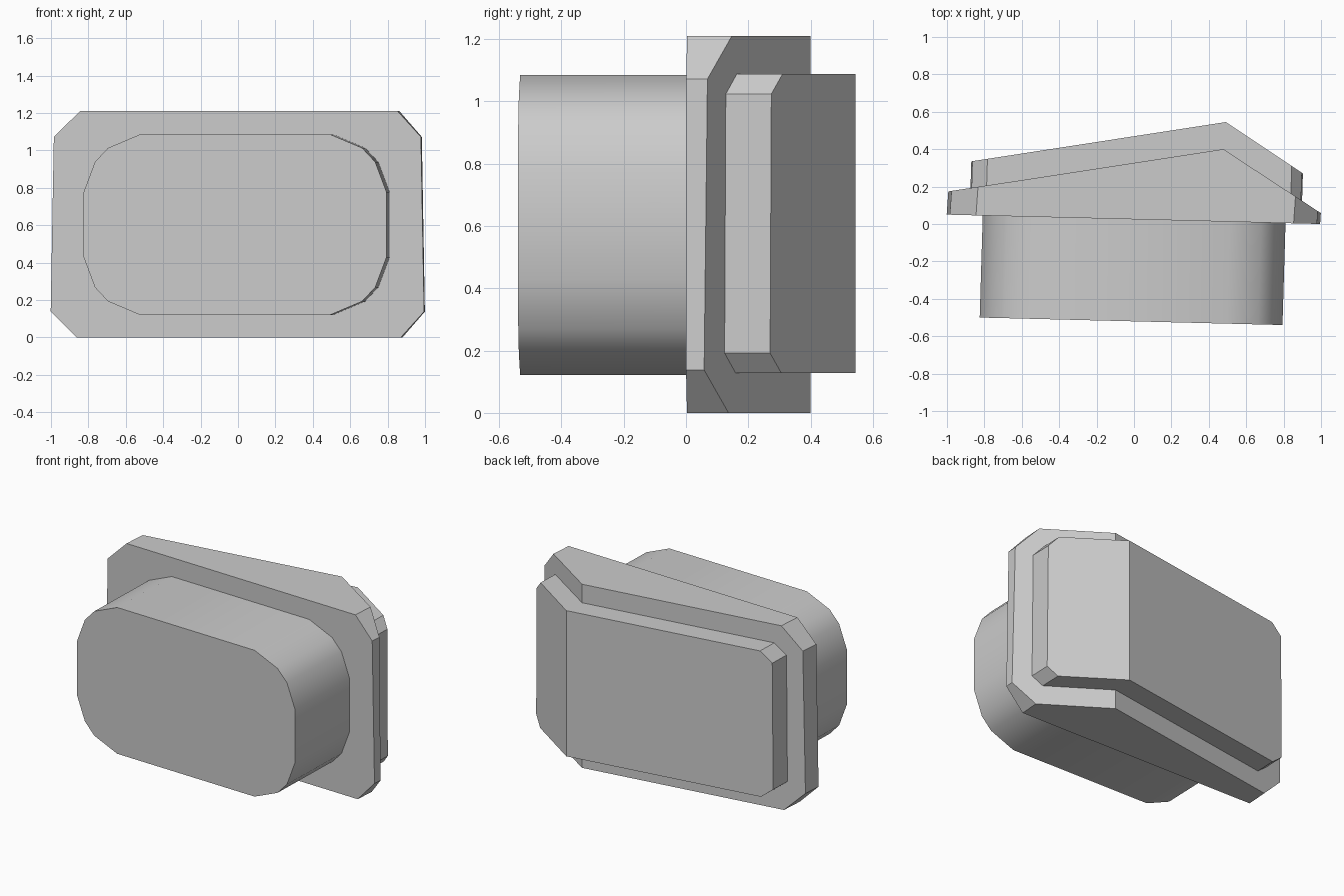
import bpy
import math

cube = bpy.data.objects.get("Cube")
if cube:
    bpy.data.objects.remove(cube, do_unlink=True)

grey = bpy.data.materials.new("plain grey")
grey.use_nodes = True
GREY = (0.6, 0.6, 0.6, 1)
grey.diffuse_color = GREY
grey.node_tree.nodes["Principled BSDF"].inputs["Base Color"].default_value = GREY


def slope(x, a, b):
    """Depth on the straight line through two plan points."""
    return a[1] + (b[1] - a[1]) * (x - a[0]) / (b[0] - a[0])


def solid(name, outline, front, back, shear, ridge=None):
    """Span an x-z outline between two depth functions, splitting the back at the ridge."""
    n = len(outline)
    verts = []
    for depth in (front, back):
        for x, z in outline:
            y = depth(x)
            verts.append((x + shear * y, y, z))
    faces = [tuple(range(n))]
    faces += [(i, i + n, (i + 1) % n + n, (i + 1) % n) for i in range(n)]
    if ridge is None:
        faces.append(tuple(reversed(range(n, 2 * n))))
    else:
        for side in (-1, 1):
            faces.append(tuple(i + n for i in reversed(range(n))
                               if side * (outline[i][0] - ridge) >= -0.02))
    mesh = bpy.data.meshes.new(name)
    mesh.from_pydata(verts, [], faces)
    mesh.update()
    mesh.materials.append(grey)
    obj = bpy.data.objects.new(name, mesh)
    bpy.context.collection.objects.link(obj)
    return obj


def ridged_outline(left, right, low, high, cl, cr, cz, ridge, lean):
    """Chamfered rectangle with ridge points, slightly narrower at the top."""
    return [(left, low + cz), (left + cl, low), (ridge, low), (right - cr, low),
            (right, low + cz), (right - lean, high - cz),
            (right - cr - lean, high), (ridge, high),
            (left + cl + lean, high), (left + lean, high - cz)]


# Flange plate with a roof-shaped back
PEAK = 0.45
plate = ridged_outline(-1.005, 0.995, 0, 1.21, 0.14, 0.125, 0.138, PEAK, 0.017)
solid("flange_plate", plate,
      lambda x: slope(x, (-1, 0.05), (1, 0)),
      lambda x: min(slope(x, (-1, 0.175), (PEAK, 0.4)),
                    slope(x, (PEAK, 0.4), (1, 0.055))), 0.07, PEAK)

# Raised panel that follows the roof
panel = ridged_outline(-0.88, 0.895, 0.128, 1.088, 0.08, 0.055, 0.064, 0.475, 0.006)
solid("back_panel", panel,
      lambda x: slope(x, (-1, 0.12), (1, 0.04)),
      lambda x: min(slope(x, (-0.88, 0.335), (0.475, 0.545)),
                    slope(x, (0.475, 0.545), (0.895, 0.27))), 0.03, 0.475)

# Rounded front body
quarter = [(0.81, 0.175), (0.75, 0.335), (0.68, 0.41), (0.51, 0.482)]
body = []
for sx, sz in ((-1, -1), (1, -1), (1, 1), (-1, 1)):
    points = quarter if sx == sz else quarter[::-1]
    body += [(sx * x, 0.603 + sz * z) for x, z in points]
front_body = solid("front_body", body,
                   lambda x: slope(x, (-0.81, -0.5), (0.81, -0.54)),
                   lambda x: 0.08, 0.03)
bpy.ops.object.select_all(action='DESELECT')
front_body.select_set(True)
bpy.context.view_layer.objects.active = front_body
bpy.ops.object.shade_smooth_by_angle(angle=math.radians(35))
